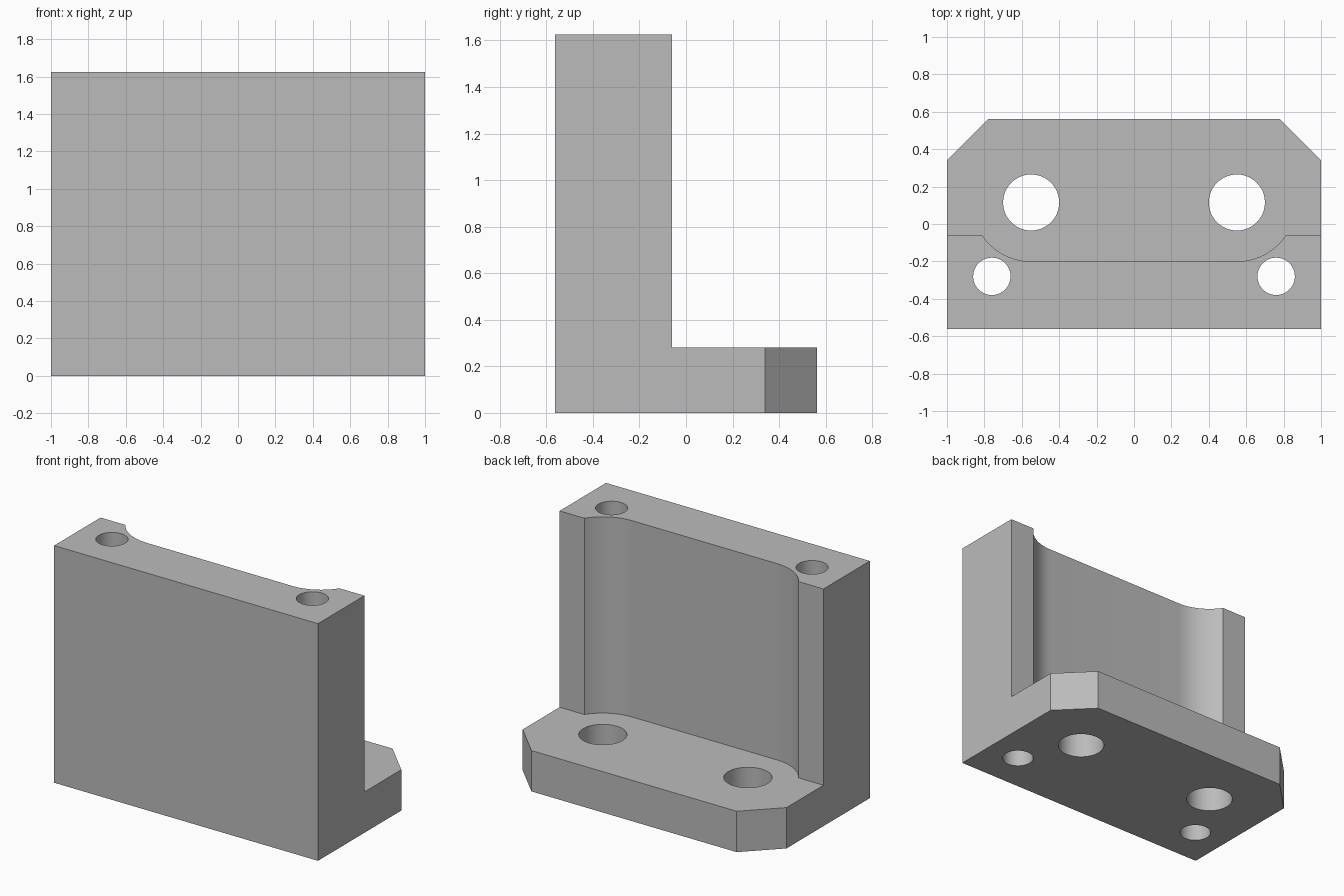
import bpy
import bmesh
from math import acos, asin, cos, sin, pi, radians

cube = bpy.data.objects.get("Cube")
if cube:
    bpy.data.objects.remove(cube, do_unlink=True)

HEIGHT, FOOT = 1.625, 0.28
FRONT, BACK, WALL = -0.562, 0.562, -0.06
HOLE_X, HOLE_Y, RELIEF = 0.55, 0.115, 0.315

grey = bpy.data.materials.new("grey metal")
grey.use_nodes = True
colour = (0.5, 0.5, 0.5, 1)
grey.diffuse_color = colour
grey.node_tree.nodes["Principled BSDF"].inputs["Base Color"].default_value = colour


def prism(name, outline, z0, z1):
    """Extrude a counter-clockwise outline from z0 to z1."""
    bm = bmesh.new()
    face = bm.faces.new([bm.verts.new((x, y, z0)) for x, y in outline])
    top = bmesh.ops.extrude_face_region(bm, geom=[face])["geom"]
    for v in top:
        if isinstance(v, bmesh.types.BMVert):
            v.co.z = z1
    bmesh.ops.recalc_face_normals(bm, faces=bm.faces)
    mesh = bpy.data.meshes.new(name)
    bm.to_mesh(mesh)
    bm.free()
    mesh.materials.append(grey)
    obj = bpy.data.objects.new(name, mesh)
    bpy.context.collection.objects.link(obj)
    return obj


def arc(cx, cy, r, a0, a1, n):
    return [(cx + r * cos(a0 + (a1 - a0) * i / n),
             cy + r * sin(a0 + (a1 - a0) * i / n)) for i in range(n + 1)]


def cut(target, cutter):
    mod = target.modifiers.new(cutter.name, 'BOOLEAN')
    mod.operation = 'DIFFERENCE'
    mod.solver = 'EXACT'
    mod.object = cutter
    cutter.hide_render = True
    bpy.context.view_layer.objects.active = target
    bpy.ops.object.modifier_apply(modifier=mod.name)
    bpy.data.objects.remove(cutter, do_unlink=True)


# Full block with chamfered back corners
bracket = prism("angle_bracket", [(-1, FRONT), (1, FRONT), (1, 0.34), (0.778, BACK),
                                  (-0.778, BACK), (-1, 0.34)], 0, HEIGHT)

# Space above the foot, with rounded tool clearance in the wall
drop = asin((HOLE_Y - WALL) / RELIEF)
left_arc = arc(-HOLE_X, HOLE_Y, RELIEF, pi + drop, 1.5 * pi, 16)
right_arc = arc(HOLE_X, HOLE_Y, RELIEF, 1.5 * pi, 2 * pi - drop, 16)
cut(bracket, prism("wall_relief", [(-1.2, WALL)] + left_arc + right_arc
                   + [(1.2, WALL), (1.2, 1), (-1.2, 1)], FOOT, 2))

# Large foot holes and long narrow wall holes
for side in (-1, 1):
    for x, y, r in ((HOLE_X, HOLE_Y, 0.15), (0.76, -0.28, 0.1)):
        cut(bracket, prism("bolt_hole", arc(side * x, y, r, 0, 2 * pi, 48)[:-1], -0.5, 2.5))

# Smooth bores and clearance curves, crisp edges elsewhere
bpy.ops.object.select_all(action='DESELECT')
bracket.select_set(True)
bpy.context.view_layer.objects.active = bracket
bpy.ops.object.shade_smooth_by_angle(angle=radians(25))
